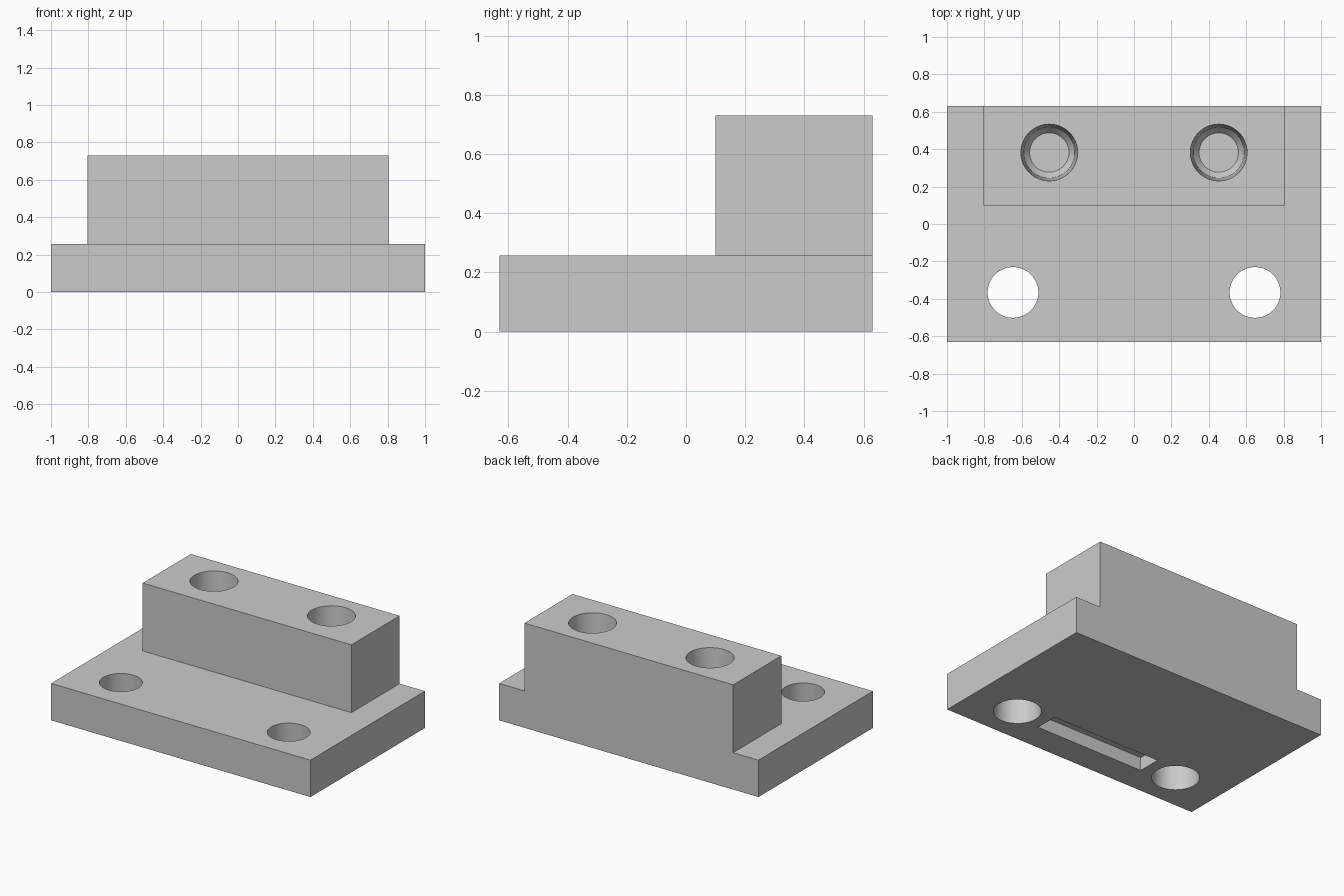
import bpy, bmesh, math
from mathutils import Vector

cube = bpy.data.objects.get("Cube")
if cube:
    bpy.data.objects.remove(cube, do_unlink=True)

grey = bpy.data.materials.new("plain_grey")
grey.use_nodes = True
colour = (0.6, 0.6, 0.6, 1)
grey.diffuse_color = colour
grey.node_tree.nodes["Principled BSDF"].inputs["Base Color"].default_value = colour


def add_object(name, bm):
    bmesh.ops.recalc_face_normals(bm, faces=bm.faces)
    mesh = bpy.data.meshes.new(name)
    bm.to_mesh(mesh)
    bm.free()
    mesh.materials.append(grey)
    obj = bpy.data.objects.new(name, mesh)
    bpy.context.collection.objects.link(obj)
    return obj


def box(name, low, high):
    low, high = Vector(low), Vector(high)
    bm = bmesh.new()
    bmesh.ops.create_cube(bm, size=1)
    bmesh.ops.scale(bm, vec=high - low, verts=bm.verts)
    bmesh.ops.translate(bm, vec=(low + high) / 2, verts=bm.verts)
    return add_object(name, bm)


def turned(name, x, y, profile, sides=64):
    """Closed round solid from (radius, height) rings."""
    bm = bmesh.new()
    rings = []
    for r, z in profile:
        angles = [2 * math.pi * i / sides for i in range(sides)]
        rings.append([bm.verts.new((x + r * math.cos(a), y + r * math.sin(a), z)) for a in angles])
    for lower, upper in zip(rings, rings[1:]):
        for i in range(sides):
            j = (i + 1) % sides
            bm.faces.new((lower[i], lower[j], upper[j], upper[i]))
    bm.faces.new(rings[0])
    bm.faces.new(rings[-1])
    return add_object(name, bm)


def combine(target, tool, operation):
    tool.hide_render = True
    mod = target.modifiers.new(tool.name, "BOOLEAN")
    mod.operation = operation
    mod.solver = "EXACT"
    mod.object = tool
    bpy.ops.object.modifier_apply(modifier=mod.name)
    bpy.data.objects.remove(tool, do_unlink=True)


# Base plate with the raised block flush at the back
body = box("mounting_block", (-1, -0.63, 0), (1, 0.63, 0.257))
bpy.ops.object.select_all(action="DESELECT")
bpy.context.view_layer.objects.active = body
body.select_set(True)
combine(body, box("raised_block", (-0.805, 0.1, 0), (0.805, 0.63, 0.73)), "UNION")

for side in (-1, 1):
    # Tapered through holes, wider underneath
    through = turned("through_hole", side * 0.647, -0.366,
                     [(0.151, -0.01), (0.135, 0.267)])
    combine(body, through, "DIFFERENCE")
    # Tapered blind sockets with a bevelled floor
    socket = turned("socket", side * 0.453, 0.382,
                    [(0.105, 0.31), (0.136, 0.35), (0.152, 0.74)])
    combine(body, socket, "DIFFERENCE")

# Shallow slot in the underside
combine(body, box("slot", (-0.42, -0.435, -0.05), (0.42, -0.272, 0.092)), "DIFFERENCE")

bpy.ops.object.shade_smooth_by_angle(angle=math.radians(30))
